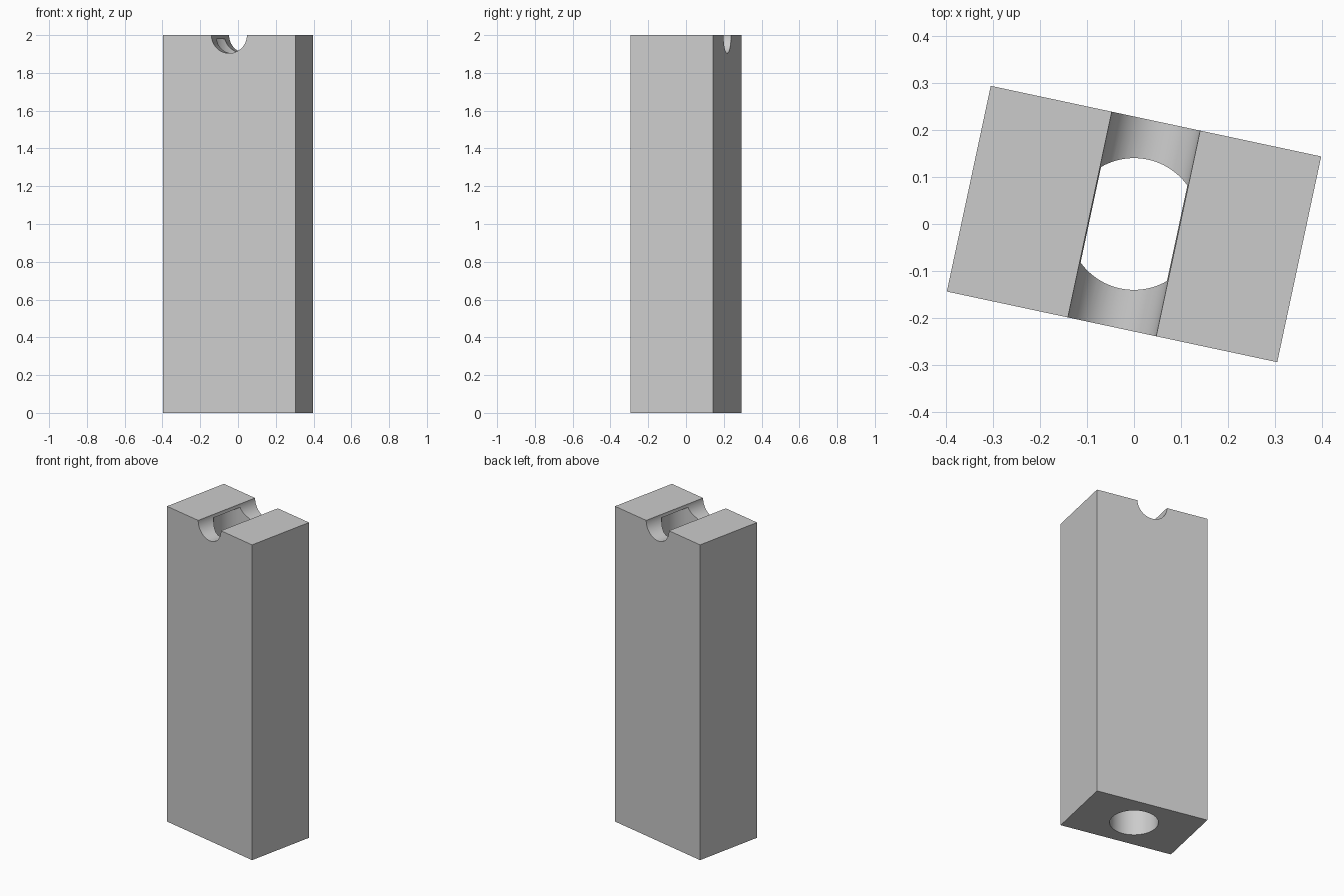
import bpy
import math

cube = bpy.data.objects.get("Cube")
if cube:
    bpy.data.objects.remove(cube, do_unlink=True)

ANGLE = math.radians(-12.06)
WIDTH, DEPTH, HEIGHT = 0.718, 0.447, 2.0
BORE_RADIUS, BORE_TOP = 0.14, 1.98
GROOVE_RADIUS = 0.096

grey = bpy.data.materials.new("light grey")
grey.use_nodes = True
colour = (0.6, 0.6, 0.6, 1)
grey.diffuse_color = colour
grey.node_tree.nodes["Principled BSDF"].inputs["Base Color"].default_value = colour


def cylinder(name, radius, length, location, rotation):
    bpy.ops.mesh.primitive_cylinder_add(vertices=96, radius=radius, depth=length,
                                        location=location, rotation=rotation)
    ob = bpy.context.object
    ob.name = name
    ob.data.materials.append(grey)
    return ob


# Upright rectangular block, turned slightly about its height
bpy.ops.mesh.primitive_cube_add(size=1, location=(0, 0, HEIGHT / 2))
block = bpy.context.object
block.name = "block"
block.scale = (WIDTH, DEPTH, HEIGHT)
bpy.ops.object.transform_apply(location=True, rotation=False, scale=True)
block.rotation_euler.z = ANGLE
block.data.materials.append(grey)

# Blind bore from below and half-round groove across the top
bore = cylinder("bore_cutter", BORE_RADIUS, BORE_TOP + 0.1,
                (0, 0, (BORE_TOP - 0.1) / 2), (0, 0, 0))
groove = cylinder("groove_cutter", GROOVE_RADIUS, 1,
                  (0, 0, HEIGHT), (math.pi / 2, 0, ANGLE))

for cutter in (bore, groove):
    cut = block.modifiers.new(cutter.name, "BOOLEAN")
    cut.operation = "DIFFERENCE"
    cut.solver = "EXACT"
    cut.object = cutter
    bpy.ops.object.select_all(action="DESELECT")
    block.select_set(True)
    bpy.context.view_layer.objects.active = block
    bpy.ops.object.modifier_apply(modifier=cut.name)
    bpy.data.objects.remove(cutter, do_unlink=True)

bpy.ops.object.shade_smooth_by_angle(angle=math.radians(30))
